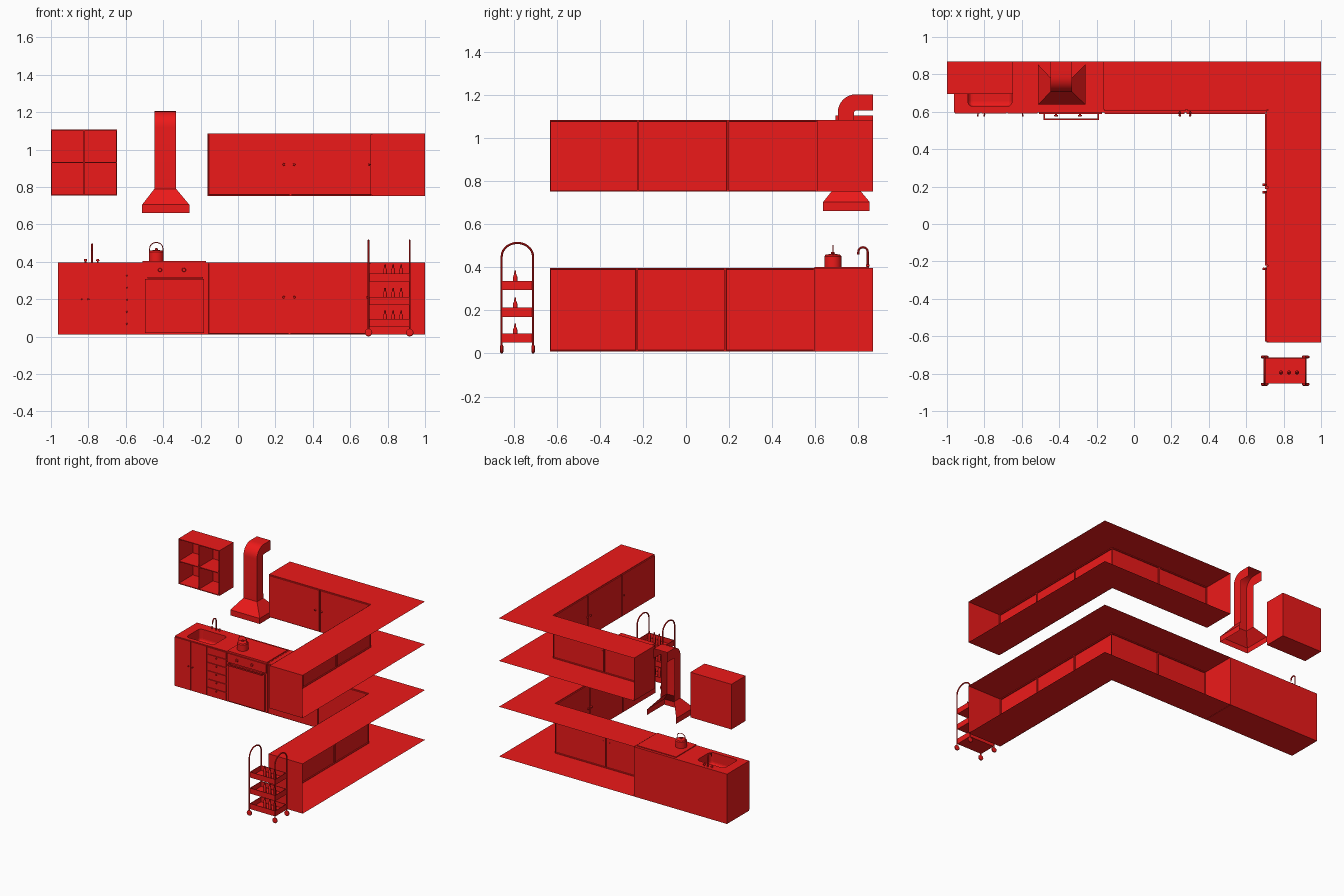
import bpy, bmesh
from math import sin, cos, pi
from mathutils import Vector

if "Cube" in bpy.data.objects:
    bpy.data.objects.remove(bpy.data.objects["Cube"])

red = bpy.data.materials.new("red")
red.diffuse_color = (0.85, 0.01, 0.01, 1)
red.use_nodes = True
red.node_tree.nodes["Principled BSDF"].inputs["Base Color"].default_value = red.diffuse_color


def finish(name, bm, smooth=False):
    me = bpy.data.meshes.new(name)
    bm.to_mesh(me)
    bm.free()
    ob = bpy.data.objects.new(name, me)
    bpy.context.collection.objects.link(ob)
    me.materials.append(red)
    if smooth:
        activate(ob)
        bpy.ops.object.shade_smooth_by_angle()
    return ob


def activate(ob):
    bpy.ops.object.select_all(action='DESELECT')
    ob.select_set(True)
    bpy.context.view_layer.objects.active = ob


def boxes(name, *spans):
    bm = bmesh.new()
    for x0, x1, y0, y1, z0, z1 in spans:
        for v in bmesh.ops.create_cube(bm, size=1)['verts']:
            v.co = (x1 if v.co.x > 0 else x0, y1 if v.co.y > 0 else y0, z1 if v.co.z > 0 else z0)
    return finish(name, bm)


def lathe(name, profile, loc, axis=(0, 0, 1), n=20):
    bm = bmesh.new()
    vs = [bm.verts.new((r, 0, z)) for r, z in profile]
    es = [bm.edges.new(p) for p in zip(vs, vs[1:])]
    bmesh.ops.spin(bm, geom=vs + es, axis=(0, 0, 1), cent=(0, 0, 0), angle=2 * pi, steps=n)
    bmesh.ops.remove_doubles(bm, verts=bm.verts, dist=1e-5)
    bmesh.ops.recalc_face_normals(bm, faces=bm.faces)
    q = Vector((0, 0, 1)).rotation_difference(Vector(axis))
    for v in bm.verts:
        v.co = q @ v.co + Vector(loc)
    return finish(name, bm, True)


def knob(name, loc, axis, r=0.007, d=0.016):
    return lathe(name, [(0, 0), (r * .5, 0), (r * .5, d * .4), (r, d * .5), (r * .8, d), (0, d)], loc, axis, 12)


def tube(name, pts, r):
    cu = bpy.data.curves.new(name, 'CURVE')
    cu.dimensions = '3D'
    cu.bevel_depth, cu.bevel_resolution, cu.use_fill_caps = r, 2, True
    sp = cu.splines.new('POLY')
    sp.points.add(len(pts) - 1)
    for p, c in zip(sp.points, pts):
        p.co = (*c, 1)
    ob = bpy.data.objects.new(name, cu)
    bpy.context.collection.objects.link(ob)
    cu.materials.append(red)
    activate(ob)
    bpy.ops.object.convert(target='MESH')
    bpy.ops.object.shade_smooth_by_angle()


# L-shaped cabinets, open towards the walls, with raised doors
def corner_cabinet(name, z0, z1, yf, xf, xs, ys, knob_z):
    bm = bmesh.new()

    def face(*pts):
        return bm.faces.new([bm.verts.new(p) for p in pts])
    outline = [(-.162, yf), (xf, yf), (xf, -.633), (1, -.633), (1, .87), (-.162, .87)]
    for z in (z0, z1):
        face(*[(x, y, z) for x, y in outline])
    face((-.162, yf, z0), (-.162, yf, z1), (-.162, .87, z1), (-.162, .87, z0))
    face((xf, -.633, z0), (1, -.633, z0), (1, -.633, z1), (xf, -.633, z1))
    doors = [face((a, yf, z0), (b, yf, z0), (b, yf, z1), (a, yf, z1)) for a, b in zip(xs, xs[1:])]
    doors += [face((xf, b, z0), (xf, a, z0), (xf, a, z1), (xf, b, z1)) for a, b in zip(ys, ys[1:])]
    bm.normal_update()
    bmesh.ops.inset_individual(bm, faces=doors, thickness=.007, depth=0)
    bmesh.ops.inset_individual(bm, faces=doors, thickness=.001, depth=.008)
    finish(name, bm)
    for x in (.245, .30):
        knob(name + "_knob", (x, yf - .005, knob_z), (0, -1, 0))
    for y in (.21, .17, -.24):
        knob(name + "_knob", (xf - .005, y, knob_z), (-1, 0, 0))


corner_cabinet("upper_cabinet", .753, 1.085, .612, .716, [-.162, .28, .716], [-.633, -.223, .195, .612], .92)
corner_cabinet("lower_cabinet", .01, .397, .597, .708, [-.162, .275, .708], [-.633, -.228, .182, .597], .21)

# Sink counter with carved basin
counter = boxes("sink_counter", (-.962, -.164, .597, .87, .01, .397))
cutter = boxes("basin_cutter", (-.888, -.652, .63, .80, .30, .50))
activate(cutter)
bev = cutter.modifiers.new("round", 'BEVEL')
bev.width, bev.segments = .025, 4
bpy.ops.object.modifier_apply(modifier="round")
activate(counter)
cut = counter.modifiers.new("basin", 'BOOLEAN')
cut.object, cut.solver = cutter, 'EXACT'
bpy.ops.object.modifier_apply(modifier="basin")
bpy.data.objects.remove(cutter)

# Faucet and taps
arc = [(-.78, .823 + .022 * cos(a * pi / 8), .472 + .022 * sin(a * pi / 8)) for a in range(9)]
tube("faucet", [(-.78, .845, .395)] + arc + [(-.78, .801, .46)], .005)
for x in (-.815, -.75):
    knob("tap", (x, .845, .396), (0, 0, 1), .009, .018)

# Sink doors and drawers
boxes("sink_doors", (-.958, -.821, .591, .6, .014, .393), (-.816, -.683, .591, .6, .014, .393))
for x in (-.835, -.80):
    knob("sink_door_knob", (x, .592, .2), (0, -1, 0), .005)
levels = [.014, .08, .144, .209, .273, .337, .393]
boxes("drawers", *[(-.677, -.516, .591, .6, a + .003, b - .003) for a, b in zip(levels, levels[1:])])
for z in levels[1:-1]:
    knob("drawer_knob", (-.595, .592, z - .012), (0, -1, 0), .005)

# Oven with cooktop
boxes("oven", (-.508, -.17, .589, .6, .32, .39), (-.497, -.182, .587, .6, .02, .308))
boxes("cooktop", (-.51, -.17, .597, .85, .395, .403))
for x in (-.417, -.289):
    knob("oven_knob", (x, .59, .357), (0, -1, 0), .011, .016)
boxes("oven_handle", (-.483, -.187, .556, .565, .31, .319),
      *[(x - .004, x + .004, .56, .592, .311, .318) for x in (-.479, -.191)])

# Kettle
kx, ky = -.437, .683
lathe("kettle", [(0, .403), (.04, .403), (.04, .452), (.034, .459), (.008, .464), (.008, .472), (0, .473)], (kx, ky, 0), n=28)
tube("kettle_handle", [(kx + .036 * cos(a * pi / 12), ky, .455 + .048 * max(0, sin(a * pi / 12)) ** .6)
                       for a in range(13)], .0025)

# Range hood: channel without a back
bm = bmesh.new()


def ring(x0, x1, front, back):
    return [bm.verts.new((x, *p)) for x, p in ((x0, back), (x0, front), (x1, front), (x1, back))]


rings = [ring(-.513, -.26, (.638, z), (.853, z)) for z in (.662, .705)]
duct = (-.447, -.331)
rings.append(ring(*duct, (.706, .79), (.783, .79)))
for i in range(9):
    t = i * pi / 16
    rings.append(ring(*duct, (.79 - .084 * cos(t), 1.121 + .084 * sin(t)), (.79 - .008 * cos(t), 1.121 + .008 * sin(t))))
rings.append(ring(*duct, (.87, 1.205), (.87, 1.129)))
for a, b in zip(rings, rings[1:]):
    for i in range(3):
        bm.faces.new((a[i], a[i + 1], b[i + 1], b[i]))
finish("range_hood", bm, True)

# Open wall shelf with four compartments
t = .006
boxes("wall_shelf", (-1, -.647, .864, .87, .755, 1.106),
      *[(-1, -.647, .695, .866, z, z + t) for z in (.755, .9275, 1.1)],
      *[(x, x + t, .695, .866, .757, 1.104) for x in (-1, -.8265, -.653)])

# Serving trolley: arched frames, wheels, trays and bottles
ya, yb = -.857, -.711
mid, rad = (ya + yb) / 2, (yb - ya) / 2
for x in (.698, .918):
    top = [(x, mid + rad * cos(a * pi / 14), .45 + .064 * sin(a * pi / 14)) for a in range(15)]
    tube("trolley_frame", [(x, yb, .035)] + top + [(x, ya, .035)], .005)
    for y in (ya, yb):
        lathe("wheel", [(0, -.008), (.014, -.008), (.02, -.004), (.02, .004), (.014, .008), (0, .008)],
              (x, y, .021), (0, 1, 0))
for z in (.05, .17, .295):
    x0, x1, y0, y1, h = .698, .918, ya + .004, yb - .004, z + .043
    boxes("tray", (x0, x1, y0, y1, z, z + .005),
          (x0, x1, y0, y0 + .004, z, h), (x0, x1, y1 - .004, y1, z, h),
          (x0, x0 + .004, y0, y1, z, h), (x1 - .004, x1, y0, y1, z, h))
    for x in (.786, .829, .872):
        lathe("bottle", [(0, 0), (.011, 0), (.011, .045), (.01, .058), (.005, .07), (.004, .086), (0, .086)],
              (x, -.794, z + .004), n=14)
